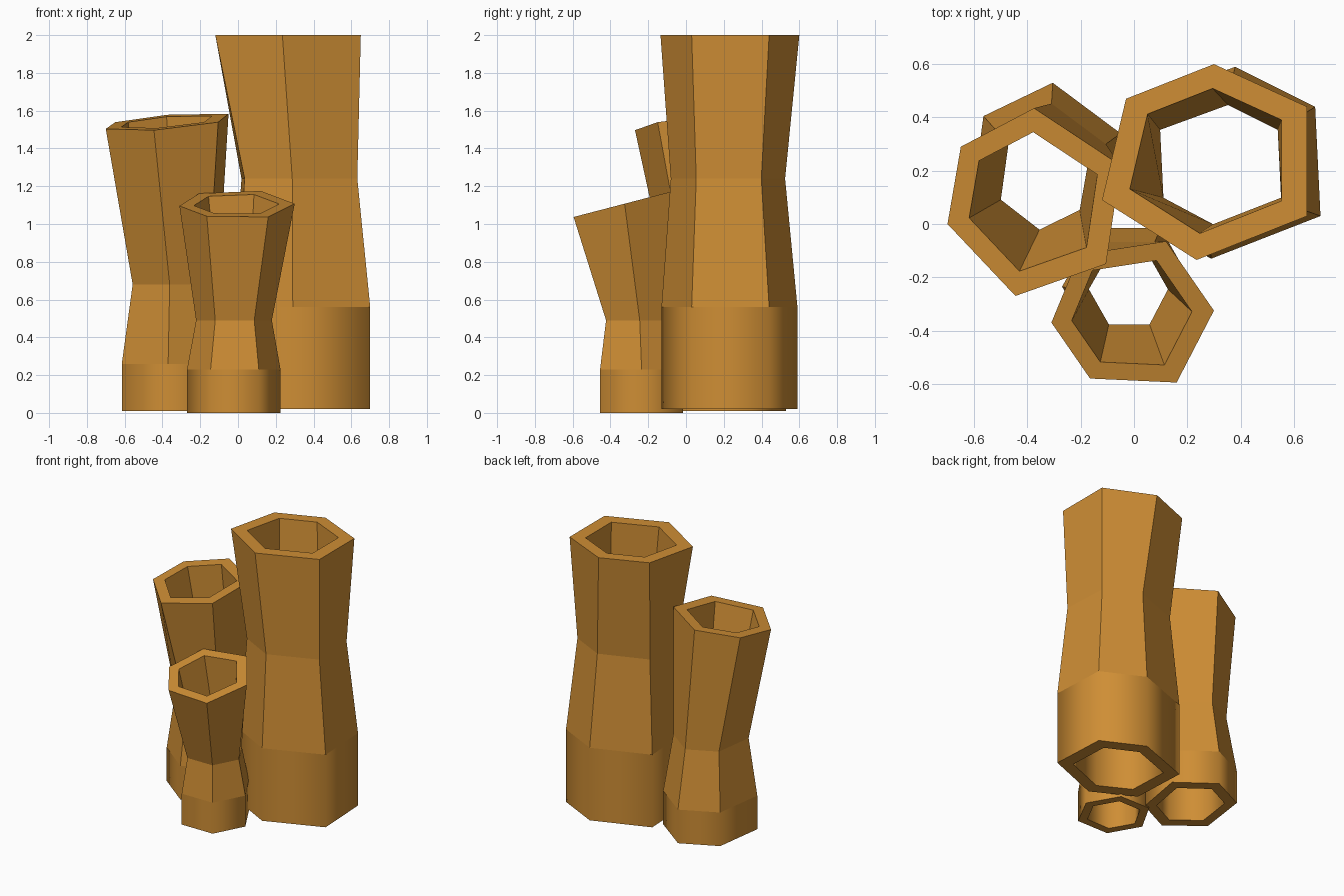
import bpy, bmesh

if "Cube" in bpy.data.objects:
    bpy.data.objects.remove(bpy.data.objects["Cube"])

mat = bpy.data.materials.new("bamboo_orange")
mat.diffuse_color = (0.62, 0.27, 0.035, 1)
mat.use_nodes = True
mat.node_tree.nodes["Principled BSDF"].inputs["Base Color"].default_value = mat.diffuse_color
WALL = 0.74  # inner outline relative to outer outline


def centre(pts):
    return sum(p[0] for p in pts) / len(pts), sum(p[1] for p in pts) / len(pts)


def rescale(pts, s, to=None):
    cx, cy = centre(pts)
    tx, ty = to or (cx, cy)
    return [(tx + (x - cx) * s, ty + (y - cy) * s) for x, y in pts]


def tube(name, base, rim, z_foot, z_shoulder, z_waist, z_rim, waist, waist_scale, slope=(0, 0)):
    """Open six-sided tube: straight foot, pinched waist, flared and tilted rim."""
    rcx, rcy = centre(rim)
    sections = [(base, z_foot, (0, 0)), (base, z_shoulder, (0, 0)),
                (rescale(base, waist_scale, waist), z_waist, (0, 0)), (rim, z_rim, slope)]
    bm = bmesh.new()
    shells = []
    for k in (1, WALL):
        shells.append([[bm.verts.new((x, y, z + t[0] * (x - rcx) + t[1] * (y - rcy)))
                        for x, y in rescale(o, k)] for o, z, t in sections])
    outer, inner = shells
    # walls outside and inside, only the straight foot is smooth shaded
    loop = outer + inner[::-1]
    for r in range(8):
        a, b = loop[r], loop[(r + 1) % 8]
        for i in range(6):
            j = (i + 1) % 6
            f = bm.faces.new((a[i], a[j], b[j], b[i]))
            f.smooth = r in (0, 6)
    for ring in loop:
        for i in range(6):
            bm.edges.get((ring[i], ring[(i + 1) % 6])).smooth = False
    bmesh.ops.recalc_face_normals(bm, faces=bm.faces)
    me = bpy.data.meshes.new(name)
    bm.to_mesh(me)
    bm.free()
    me.materials.append(mat)
    bpy.context.collection.objects.link(bpy.data.objects.new(name, me))


# tall tube at the back right
tube("tall_tube",
     [(.70, .03), (.68, .44), (.38, .59), (-.03, .44), (-.01, .03), (.29, -.13)],
     [(.65, .03), (.65, .44), (.30, .60), (-.03, .47), (-.12, .09), (.235, -.135)],
     .02, .56, 1.24, 2.0, (.325, .225), .84)

# middle tube at the back left, leaning forward
tube("middle_tube",
     [(-.37, -.15), (-.115, -.025), (-.05, .34), (-.305, .53), (-.565, .405), (-.615, .04)],
     [(-.445, -.27), (-.105, -.15), (-.05, .22), (-.375, .435), (-.65, .29), (-.70, 0)],
     .01, .26, .68, 1.54, (-.335, .18), .80, (.087, .107))

# short tube at the front, leaning forward
tube("short_tube",
     [(-.27, -.235), (-.145, -.455), (.11, -.455), (.225, -.235), (.10, -.015), (-.145, -.015)],
     [(-.31, -.37), (-.165, -.58), (.16, -.595), (.30, -.325), (.12, -.065), (-.205, -.115)],
     0, .23, .49, 1.103, (-.02, -.245), .81, (0, .26))
